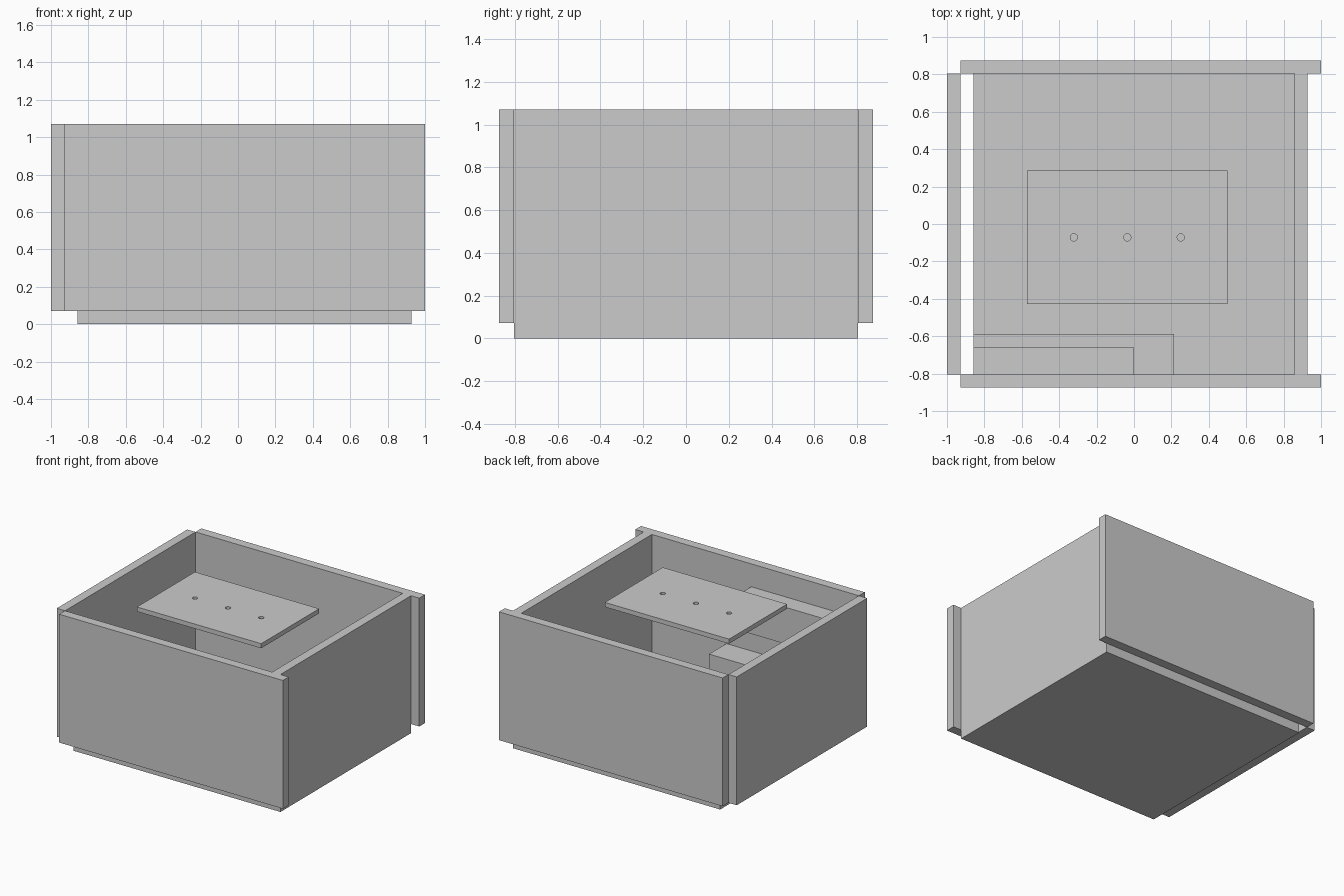
import bpy
import bmesh
from mathutils import Matrix

if "Cube" in bpy.data.objects:
    bpy.data.objects.remove(bpy.data.objects["Cube"])

U = 1 / 14  # panel thickness is the module

grey = bpy.data.materials.new("light grey")
grey.diffuse_color = (0.6, 0.6, 0.6, 1)
grey.use_nodes = True
grey.node_tree.nodes["Principled BSDF"].inputs["Base Color"].default_value = grey.diffuse_color


def finish(name, bm):
    mesh = bpy.data.meshes.new(name)
    bm.to_mesh(mesh)
    bm.free()
    mesh.materials.append(grey)
    obj = bpy.data.objects.new(name, mesh)
    bpy.context.collection.objects.link(obj)
    return obj


def box(name, x, y, z):
    """Box from (min, max) pairs given in modules."""
    bm = bmesh.new()
    size = [(b - a) * U for a, b in (x, y, z)]
    mid = [(a + b) / 2 * U for a, b in (x, y, z)]
    bmesh.ops.create_cube(bm, size=1, matrix=Matrix.Translation(mid) @ Matrix.Diagonal((*size, 1)))
    return finish(name, bm)


# Floor panel and four offset walls
D = 11.25
box("floor_panel", (-12, 13), (-D, D), (0, 1))
box("front_wall", (-13, 14), (-D - 1, -D), (1, 15))
box("back_wall", (-13, 14), (D, D + 1), (1, 15))
box("left_wall", (-14, -13), (-D, D), (1, 15))
box("right_wall", (12, 13), (-D, D), (1, 15))

# Blocks against the inside of the front wall
box("lower_block", (-12, 3), (-D, -D + 3), (1, 5.5))
box("upper_block", (-12, 0), (-D, -D + 2), (8.5, 12.5))

# Raised plate with a row of three drilled holes
plate = box("top_plate", (-8, 7), (-6, 4), (14.25, 14.75))
bm = bmesh.new()
for x in (-4.5, -0.5, 3.5):
    bmesh.ops.create_cone(bm, cap_ends=True, segments=32, radius1=0.27 * U, radius2=0.27 * U,
                          depth=2 * U, matrix=Matrix.Translation((x * U, -U, 14.5 * U)))
drill = finish("hole_cutter", bm)
drill.hide_render = True
drill.hide_set(True)
cut = plate.modifiers.new("holes", 'BOOLEAN')
cut.operation = 'DIFFERENCE'
cut.solver = 'EXACT'
cut.object = drill
